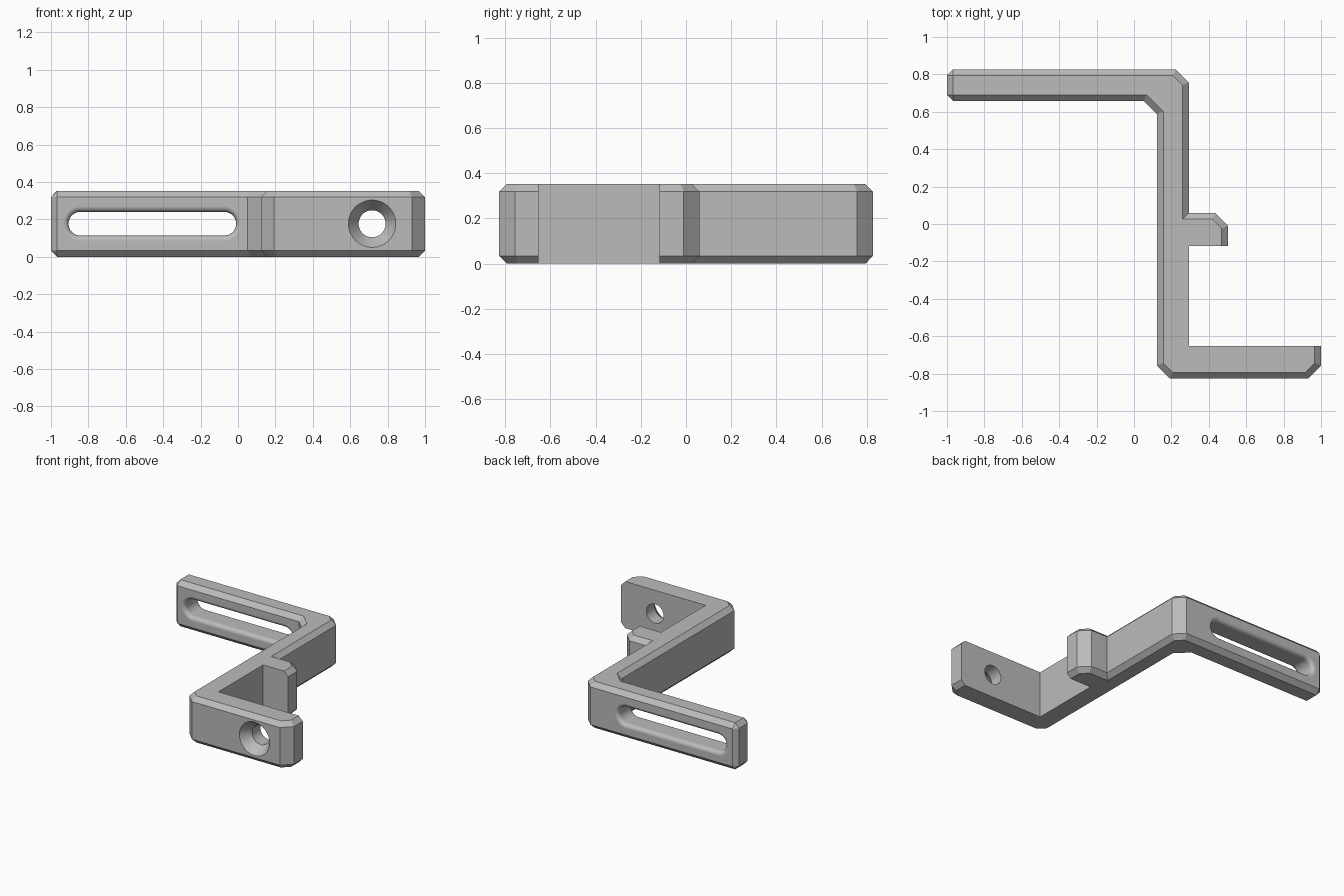
import bpy, bmesh, math
from mathutils import Vector

cube = bpy.data.objects.get("Cube")
if cube:
    bpy.data.objects.remove(cube, do_unlink=True)

HEIGHT, MID, BEVEL, TIP = 0.353, 0.177, 0.034, 0.0235
WALL_BACK, WALL_FRONT = 0.827, -0.827

grey = bpy.data.materials.new("mid grey")
grey.use_nodes = True
grey.diffuse_color = (0.5, 0.5, 0.5, 1)
grey.node_tree.nodes["Principled BSDF"].inputs["Base Color"].default_value = (0.5, 0.5, 0.5, 1)


def loft(name, rings):
    """Closed solid through matching rings of points."""
    bm = bmesh.new()
    loops = [[bm.verts.new(p) for p in ring] for ring in rings]
    n = len(loops[0])
    for a, b in zip(loops, loops[1:]):
        for i in range(n):
            j = (i + 1) % n
            bm.faces.new((a[i], a[j], b[j], b[i]))
    bm.faces.new(loops[0][::-1])
    bm.faces.new(loops[-1])
    bmesh.ops.remove_doubles(bm, verts=bm.verts, dist=0.002)
    bmesh.ops.recalc_face_normals(bm, faces=bm.faces)
    mesh = bpy.data.meshes.new(name)
    bm.to_mesh(mesh)
    bm.free()
    mesh.materials.append(grey)
    obj = bpy.data.objects.new(name, mesh)
    bpy.context.collection.objects.link(obj)
    return obj


def inset(outline, widths):
    """Move each edge inwards by its own width."""
    pts = [Vector(p) for p in outline]
    result = []
    for i, p in enumerate(pts):
        d0 = (p - pts[i - 1]).normalized()
        d1 = (pts[(i + 1) % len(pts)] - p).normalized()
        n0, n1 = Vector((-d0.y, d0.x)), Vector((-d1.y, d1.x))
        w0, w1 = widths[i - 1], widths[i]
        det = n0.x * n1.y - n0.y * n1.x
        result.append(p + Vector((w0 * n1.y - w1 * n0.y, w1 * n0.x - w0 * n1.x)) / det)
    return result


# Bracket outline: corner point and bevel width of the edge that follows it
plan = [
    (0.193, -0.827, BEVEL), (0.93, -0.827, BEVEL), (1, -0.757, BEVEL),
    (1, -0.653, 0), (0.293, -0.653, 0), (0.293, -0.118, 0),
    (0.503, -0.118, BEVEL), (0.503, -0.01, BEVEL), (0.433, 0.06, BEVEL),
    (0.293, 0.06, BEVEL), (0.293, 0.757, BEVEL), (0.223, 0.827, BEVEL),
    (-0.967, 0.827, TIP), (-1, 0.794, BEVEL), (-1, 0.69, TIP),
    (-0.967, 0.657, BEVEL), (0.052, 0.657, BEVEL), (0.123, 0.587, BEVEL),
    (0.123, -0.757, BEVEL),
]
outer = [Vector(p[:2]) for p in plan]
inner = inset(outer, [p[2] for p in plan])
bracket = loft("bracket", [
    [(p.x, p.y, z) for p in ring]
    for ring, z in ((inner, 0), (outer, BEVEL), (outer, HEIGHT - BEVEL), (inner, HEIGHT))])


def stadium(x0, x1, radius, y, steps=24):
    """Rounded slot section; a circle when x0 equals x1."""
    ring = []
    for cx, start in ((x1, -math.pi / 2), (x0, math.pi / 2)):
        for i in range(steps + 1):
            a = start + math.pi * i / steps
            ring.append((cx + radius * math.cos(a), y, MID + radius * math.sin(a)))
    return ring


# Long slot with rounded lips on both faces
FILLET, SLOT_R, OVER = 0.03, 0.063, 0.02
WALL = 0.657
lip = []
for i in range(7):
    a = math.pi / 2 * i / 6
    lip.append((FILLET * (1 - math.cos(a)), SLOT_R + FILLET * (1 - math.sin(a))))
sections = [(WALL - OVER, SLOT_R + FILLET)]
sections += [(WALL + d, r) for d, r in lip]
sections += [(WALL_BACK - d, r) for d, r in reversed(lip)]
sections += [(WALL_BACK + OVER, SLOT_R + FILLET)]
slot = loft("slot_cutter", [stadium(-0.843, -0.073, r, y) for y, r in sections])

# Countersunk screw hole
HOLE_X = 0.717
screw = [(WALL_FRONT - OVER, 0.141), (WALL_FRONT + 0.075, 0.072), (-0.6, 0.072)]
hole = loft("hole_cutter", [stadium(HOLE_X, HOLE_X, r, y) for y, r in screw])

bpy.context.view_layer.objects.active = bracket
for cutter in (slot, hole):
    cutter.hide_render = True
    mod = bracket.modifiers.new("cut", "BOOLEAN")
    mod.operation, mod.solver, mod.object = "DIFFERENCE", "EXACT", cutter
    bpy.ops.object.modifier_apply(modifier=mod.name)
    bpy.data.objects.remove(cutter, do_unlink=True)

# Smooth the lips and hole, keep the bevels crisp
bpy.ops.object.select_all(action="DESELECT")
bracket.select_set(True)
bpy.ops.object.shade_smooth_by_angle(angle=math.radians(25))
weighted = bracket.modifiers.new("flat faces", "WEIGHTED_NORMAL")
weighted.keep_sharp = True
